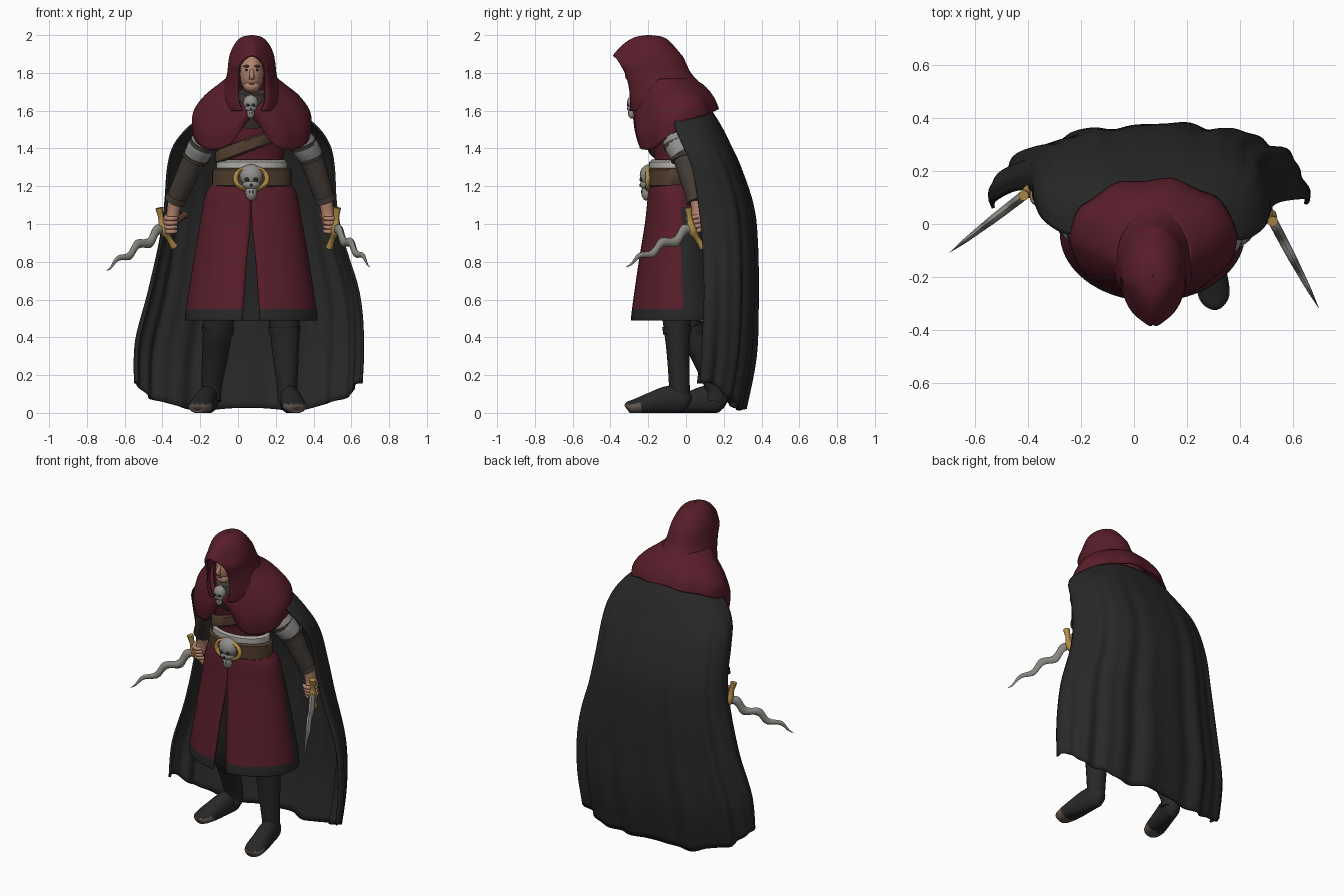
import bpy, bmesh, math
from mathutils import Vector

if "Cube" in bpy.data.objects:
    bpy.data.objects.remove(bpy.data.objects["Cube"])


def material(name, *rgb):
    m = bpy.data.materials.new(name)
    m.use_nodes = True
    m.diffuse_color = (*rgb, 1)
    bsdf = m.node_tree.nodes["Principled BSDF"]
    bsdf.inputs["Base Color"].default_value = (*rgb, 1)
    bsdf.inputs["Roughness"].default_value = 0.8
    return m


RED = material("crimson cloth", .098, .0125, .023)
BLACK = material("black cloth", .021, .021, .021)
SKIN = material("skin", .45, .23, .155)
LEATHER = material("brown leather", .08, .045, .026)
SLEEVE = material("dark sleeve", .058, .046, .038)
GOLD = material("gold", .44, .27, .065)
BONE = material("pale cloth", .43, .415, .385)
GREY = material("grey bone", .28, .275, .265)
STEEL = material("steel", .25, .24, .215)
TOE = material("worn leather", .13, .10, .08)
CX = .073


def finish(name, bm, mats, rule=None, thick=0):
    bmesh.ops.remove_doubles(bm, verts=bm.verts, dist=.00001)
    bmesh.ops.recalc_face_normals(bm, faces=bm.faces)
    for f in bm.faces:
        f.material_index = rule(f.calc_center_median()) if rule else 0
    me = bpy.data.meshes.new(name)
    bm.to_mesh(me)
    bm.free()
    for m in mats:
        me.materials.append(m)
    me.shade_smooth()
    me.set_sharp_from_angle(angle=math.radians(50))
    ob = bpy.data.objects.new(name, me)
    bpy.context.collection.objects.link(ob)
    if thick:
        mod = ob.modifiers.new("Thickness", 'SOLIDIFY')
        mod.thickness, mod.offset = thick, 0


def loft(name, rings, mats, wrap=True, caps=False, rule=None, thick=0):
    bm = bmesh.new()
    vs = [[bm.verts.new(p) for p in r] for r in rings]
    n = len(rings[0])
    for a, b in zip(vs, vs[1:]):
        for i in range(n if wrap else n - 1):
            j = (i + 1) % n
            bm.faces.new((a[i], a[j], b[j], b[i]))
    if caps:
        bm.faces.new(vs[0])
        bm.faces.new(vs[-1])
    finish(name, bm, mats, rule, thick)


def dense(keys, n=4):
    """Smoothly interpolate rows of numbers."""
    out = []
    for i in range(len(keys) - 1):
        p = [keys[max(0, min(len(keys) - 1, i + k))] for k in (-1, 0, 1, 2)]
        for j in range(n):
            t = j / n
            out.append(tuple(.5 * (2*b + (c-a)*t + (2*a-5*b+4*c-d)*t*t + (3*b-a-3*c+d)*t**3)
                             for a, b, c, d in zip(*p)))
    return out + [tuple(keys[-1])]


def oval(z, rx, yf, yb, gap=0, n=40, cx=CX, wrap=True):
    """Horizontal ring that starts and ends at the front, with an optional gap."""
    g = math.asin(min(.95, max(0, gap) / max(rx, .001)))
    pts = []
    for i in range(n):
        a = g + (2 * math.pi - 2 * g) * i / (n if wrap else n - 1)
        pts.append(Vector((cx + rx * math.sin(a), (yf + yb) / 2 - (yb - yf) / 2 * math.cos(a), z)))
    return pts


def tube(name, keys, mats, sides=16, rule=None, floor=False):
    """Tapered limb; each key is x, y, z, side radius, other radius."""
    rows = dense(keys)
    P = [Vector(r[:3]) for r in rows]
    d = (P[-1] - P[0]).normalized()
    ref = Vector((0, 1, 0)) if abs(d.z) > .7 else Vector((0, 0, 1))
    rings = []
    for i, r in enumerate(rows):
        t = (P[min(i + 1, len(P) - 1)] - P[max(i - 1, 0)]).normalized()
        u = t.cross(ref).normalized()
        v = u.cross(t)
        ring = [P[i] + u * r[3] * math.cos(k * math.tau / sides) + v * r[4] * math.sin(k * math.tau / sides)
                for k in range(sides)]
        if floor:
            for p in ring:
                p.z = max(p.z, 0)
        rings.append(ring)
    loft(name, rings, mats, caps=True, rule=rule)


def ball(name, loc, size, mat):
    bm = bmesh.new()
    bmesh.ops.create_uvsphere(bm, u_segments=20, v_segments=12, radius=1)
    for v in bm.verts:
        v.co = Vector([c * s + l for c, s, l in zip(v.co, size, loc)])
    finish(name, bm, [mat])


def skull(name, x, y, z, s):
    ball(name + "_cranium", (x, y, z + .2*s), (.62*s, .5*s, .62*s), GREY)
    ball(name + "_cheeks", (x, y - .1*s, z - .25*s), (.48*s, .38*s, .32*s), GREY)
    ball(name + "_jaw", (x, y - .12*s, z - .68*s), (.32*s, .3*s, .44*s), GREY)
    for k in (-1, 1):
        ball(name + "_eye_socket", (x + k*.23*s, y - .43*s, z), (.13*s, .08*s, .11*s), BLACK)
        ball(name + "_tooth_gap", (x + k*.1*s, y - .4*s, z - .65*s), (.025*s, .03*s, .1*s), BLACK)
    ball(name + "_nose_hole", (x, y - .48*s, z - .3*s), (.06*s, .03*s, .1*s), BLACK)


# Cloak: open sheet hanging from the shoulders, folds growing toward the hem
cloak_rows = dense([(1.60, -.14, .30, -.04, -.05, .13), (1.52, -.25, .41, -.04, -.06, .18),
                    (1.42, -.335, .48, .01, -.02, .23), (1.3, -.37, .505, .07, .03, .285),
                    (1.1, -.385, .515, .125, .065, .35), (.9, -.41, .55, .13, .085, .37),
                    (.6, -.47, .63, .12, .095, .37), (.3, -.535, .65, .085, .085, .355),
                    (.02, -.54, .64, .06, .075, .30)], 5)
rings = []
for z, xl, xr, y_right, y_left, yb in cloak_rows:
    low = max(0, 1 - z / 1.6)
    ring = []
    for i in range(97):
        a = math.pi * i / 96
        c, s = math.cos(a), max(0, math.sin(a))
        fold = low * (.055 * math.sin(13 * a + 1) + .035 * math.sin(23 * a + z))
        x = (xl + xr) / 2 + (xr - xl) / 2 * math.copysign(abs(c) ** .78, c) * (1 + .3 * fold)
        ye = y_right + (y_left - y_right) * (c + 1) / 2
        y = ye + (yb - ye) * s ** .72 * (1 + fold) * (1 - .22 * max(0, -c) * low)
        ring.append(Vector((x, y, z + .14 * abs(c) ** 4 * low ** 3 + .008 * low * math.sin(9 * a))))
    rings.append(ring)
loft("cloak", rings, [BLACK], wrap=False, thick=.012)

# Torso, sash, belt and chest strap
loft("torso", [oval(*r) for r in dense([(1.18, .19, -.18, .04), (1.33, .165, -.165, .04),
     (1.46, .185, -.19, .05), (1.56, .19, -.2, .06), (1.64, .09, -.18, .0)])], [RED], caps=True)


def band(name, mat, z0, z1, rx, yf, yb, slope=0):
    rings = [oval(z0, rx, yf, yb), oval(z0 + .01, rx + .012, yf - .012, yb),
             oval(z1 - .01, rx + .012, yf - .012, yb), oval(z1, rx, yf, yb)]
    for r in rings:
        for p in r:
            p.z += slope * (p.x - CX)
    loft(name, rings, [mat], thick=.006)


band("sash", BONE, 1.27, 1.338, .172, -.18, .05)
band("belt", LEATHER, 1.195, 1.295, .195, -.19, .055)
band("chest_strap", LEATHER, 1.39, 1.46, .178, -.187, .055, .38)

# Skirt of the robe, slit at the front, with a dark hem and back panel
skirt = dense([(1.22, .19, -.185, .05, 0), (1.16, .235, -.195, .09, 0), (1.0, .266, -.212, .13, .004),
               (.8, .30, -.245, .17, .024), (.55, .34, -.282, .21, .042), (.49, .344, -.287, .215, .046)])
loft("robe_skirt", [oval(*r, n=72, cx=.07, wrap=False) for r in skirt], [RED, BLACK], wrap=False, thick=.012,
     rule=lambda c: int(c.z < .545 or (c.y > -.025 and c.z < 1.08)))

# Belt buckle
skull("buckle_skull", .07, -.195, 1.235, .1)
rim = []
for i in range(28):
    a = i * math.tau / 28
    o = Vector((math.cos(a), 0, .72 * math.sin(a)))
    rim.append([Vector((.07, -.2 + .014 * math.sin(k * math.tau / 8), 1.24))
                + o * (.084 + .014 * math.cos(k * math.tau / 8)) for k in range(8)])
loft("buckle_ring", rim + rim[:1], [GOLD])

# Shoulder cape with a hem that rises to the back and parts at the front
hem = dense([(1.57,), (1.42,), (1.395,), (1.43,), (1.50,), (1.555,), (1.58,), (1.60,), (1.61,)], 4)
rings = []
for t, rx, yf, yb in dense([(0, .308, -.255, .165), (.3, .305, -.27, .148), (.62, .25, -.275, .115),
                            (.85, .182, -.275, .075), (1, .135, -.27, .03)]):
    ring = oval(0, rx, yf, yb, n=64)
    for i, p in enumerate(ring):
        h = hem[min(i, 64 - i)][0]
        top = 1.765 - .145 * max(0, math.cos(i * math.tau / 64)) ** 2
        p.z = h + (top - h) * t
        p.y += .008 * math.sin(i * .9) * (1 - t)
    rings.append(ring)
loft("shoulder_cape", rings, [RED], thick=.014)

# Hood with an arched opening, narrowing to a brim at the front
hood = dense([(1.60, .155, -.30, .10, .05), (1.65, .16, -.312, .105, .07), (1.72, .145, -.325, .085, .073),
              (1.79, .125, -.35, .025, .072), (1.85, .118, -.375, -.006, .062), (1.88, .113, -.382, -.02, .04),
              (1.895, .11, -.376, -.032, 0), (1.945, .088, -.33, -.075, 0), (1.982, .053, -.27, -.12, 0),
              (1.994, .001, -.2, -.198, 0)])
rings = [oval(*r, n=44, wrap=False) for r in hood]
for p in [p for r in rings for p in r if p.z > 1.84]:
    p.x -= (p.x - CX) * min(.4, max(0, -.22 - p.y) * 3) * min(1, (p.z - 1.84) * 20)
loft("hood", rings, [RED], wrap=False, thick=.014)

# Head, collar and clasp
ball("head", (CX, -.2, 1.795), (.064, .1, .112), SKIN)
ball("chin", (CX, -.25, 1.73), (.045, .045, .035), SKIN)
tube("nose", [(CX, -.285, 1.82, .01, .01), (CX, -.31, 1.787, .013, .014), (CX, -.303, 1.768, .014, .01)], [SKIN], 10)
tube("collar", [(CX, -.14, 1.55, .1, .1), (CX, -.18, 1.63, .09, .1), (CX, -.2, 1.70, .075, .08)], [SLEEVE])
for k in (-1, 1):
    ball("eye", (CX + k*.027, -.287, 1.815), (.01, .005, .005), BLACK)
    ball("eyebrow", (CX + k*.027, -.285, 1.835), (.018, .007, .006), SLEEVE)
ball("mouth", (CX, -.291, 1.742), (.018, .005, .003), LEATHER)
skull("clasp_skull", .067, -.28, 1.63, .064)


def arm(side, shoulder, elbow, wrist, hand):
    S, E, W, H = map(Vector, (shoulder, elbow, wrist, hand))
    U = S.lerp(E, .5)
    k = 1 if side == "left" else -1
    tube(side + "_sleeve", [(*S, .06, .07), (*U, .063, .065), (*E, .063, .063), (*E.lerp(W, .5), .058, .058),
                            (*W, .05, .05)], [SLEEVE])
    tube(side + "_cuff", [(*W.lerp(E, .12), .055, .055), (*W, .056, .056)], [SLEEVE])
    tube(side + "_elbow_plate", [(*U, .064, .068), (*U.lerp(E, .5), .071, .075), (*E, .067, .068)], [GREY])
    for t in (.25, 1):
        q = U.lerp(E, t)
        tube(side + "_plate_rim", [(*q, .072, .076), (*q.lerp(W, .06), .071, .075)], [SLEEVE])
    # Closed hand around the grip
    tube(side + "_wrist", [(*W, .038, .038), (*W.lerp(H, .6), .034, .036), (*H, .036, .045)], [SKIN])
    ball(side + "_palm", H, (.036, .045, .055), SKIN)
    for i in range(4):
        x, y, z = H + Vector((0, -.028 + .008 * i, .02 - .023 * i))
        tube(side + "_finger", [(x + k*.028, y + .02, z, .012, .012), (x + k*.03, y - .02, z - .01, .013, .013),
                                (x, y - .035, z - .012, .012, .012), (x - k*.025, y - .02, z - .01, .01, .01)],
             [SKIN], 8)


def dagger(side, guard, tip):
    G, T = Vector(guard), Vector(tip)
    d = (T - G).normalized()
    w = d.cross(Vector((0, 0, 1))).normalized()
    up = w.cross(d)
    rings = []
    for i in range(49):
        t = i / 48
        c = G.lerp(T, t) + up * .019 * math.sin(t * 18) * (1 - .5 * t)
        r = .027 * (1 - t ** 2.5) + .001
        rings.append([c + up * r * math.cos(a) + w * r * .65 * math.sin(a)
                      for a in [k * math.tau / 8 for k in range(8)]])
    loft(side + "_blade", rings, [STEEL], caps=True)
    B = G - d * .16
    tube(side + "_grip", [(*G, .016, .016), (*G.lerp(B, .5), .02, .02), (*B, .017, .017)], [LEATHER], 10)
    ball(side + "_pommel", B, (.021, .021, .021), LEATHER)
    a, b = G + up * .115 - d * .03, G - up * .115 - d * .02
    tube(side + "_guard", [(*a, .02, .02), (*G.lerp(a, .5), .015, .015), (*G, .026, .026),
                           (*G.lerp(b, .5), .015, .015), (*b, .02, .02)], [GOLD], 10)


arm("left", (.27, -.11, 1.55), (.385, -.01, 1.36), (.465, .06, 1.12), (.48, .07, 1.02))
arm("right", (-.12, -.1, 1.55), (-.222, .01, 1.36), (-.335, .12, 1.12), (-.35, .14, 1.02))
dagger("left", (.515, .03, .97), (.70, -.32, .78))
dagger("right", (-.395, .125, .97), (-.70, -.11, .76))


def leg(side, hip, knee, ankle, toe):
    K, A, T = map(Vector, (knee, ankle, toe))
    tube(side + "_leg", [(*hip, .10, .11), (*K, .082, .075), (*K.lerp(A, .5), .07, .06),
                         (*A, .054, .055), (A.x, A.y, .06, .05, .055)], [BLACK])
    top = K.lerp(A, .12)
    tube(side + "_boot_cuff", [(*top, .086, .078), (*top.lerp(A, .12), .082, .074)], [BLACK])
    heel = Vector((A.x, A.y + .055, .05))
    d = T - heel
    keys = [(0, .05, .02, .03), (.08, .06, .045, .06), (.3, .07, .054, .075), (.6, .05, .06, .06),
            (.85, .035, .06, .04), (.97, .03, .04, .03), (1, .025, .015, .015)]
    tube(side + "_foot", [(heel.x + d.x*t, heel.y + d.y*t, z, rw, rh) for t, z, rw, rh in keys],
         [BLACK, TOE], floor=True, rule=lambda c: int(c.y < T.y + .08 and c.z < .045))


leg("left", (.2, -.07, .9), (.243, -.05, .5), (.26, -.035, .14), (.31, -.315, .04))
leg("right", (-.06, -.02, .9), (-.10, .0, .5), (-.14, .155, .14), (-.215, -.11, .04))
